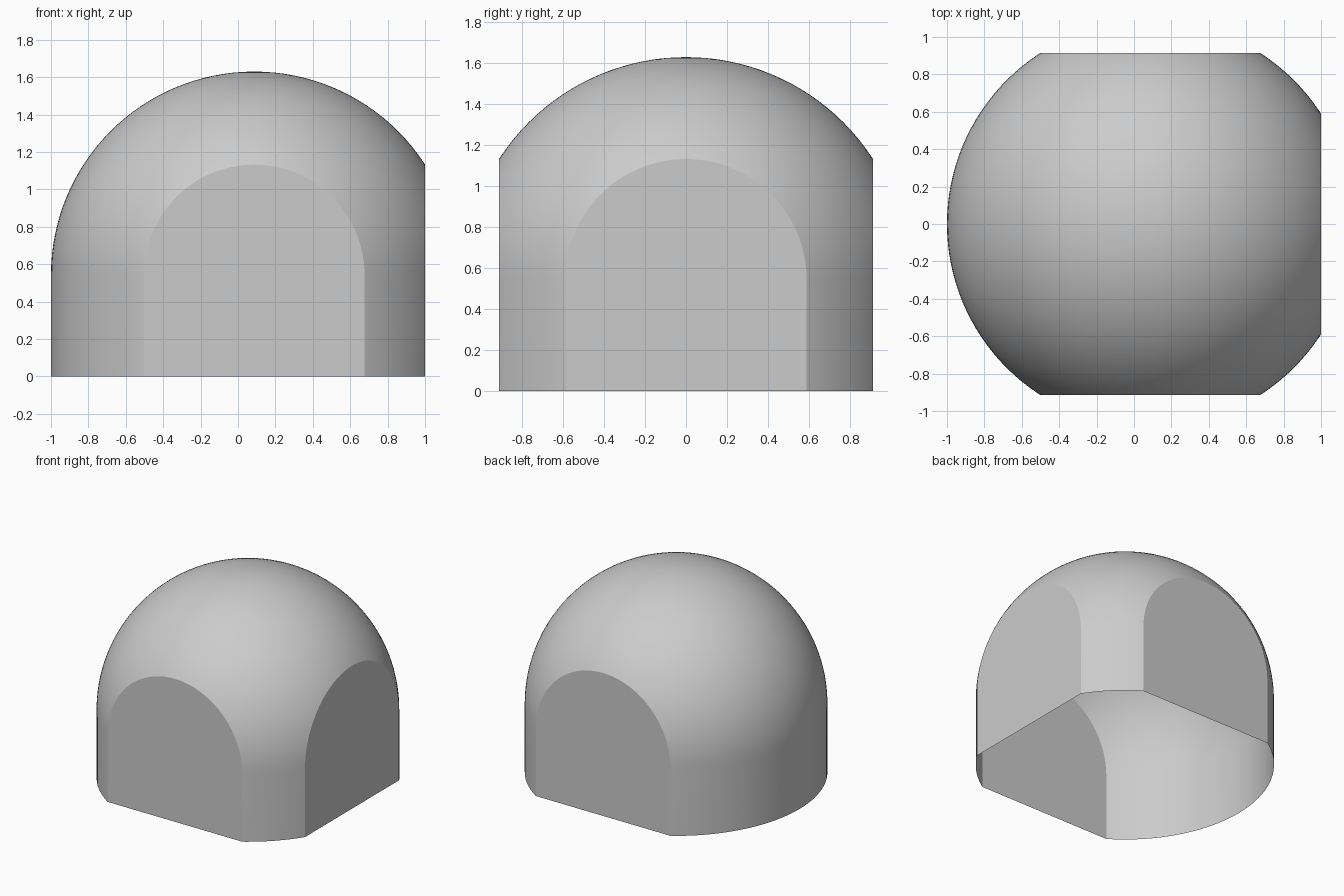
import bpy, bmesh, math
from mathutils import Vector

RADIUS, SPRING, FLAT = 1.087, 0.543, 0.913   # dome radius, drum height, distance to flats
CENTRE_X = RADIUS - 1.0
SEGMENTS, RINGS = 128, 32

cube = bpy.data.objects.get("Cube")
if cube:
    bpy.data.objects.remove(cube, do_unlink=True)

# Plain grey finish
grey = bpy.data.materials.new("light_grey")
grey.use_nodes = True
colour = (0.6, 0.6, 0.6, 1)
grey.diffuse_color = colour
grey.node_tree.nodes["Principled BSDF"].inputs["Base Color"].default_value = colour

# Revolve a drum wall and quarter circle into a closed solid
bm = bmesh.new()
profile = [Vector((0, 0, 0)), Vector((RADIUS, 0, 0))]
for i in range(RINGS + 1):
    a = math.pi / 2 * i / RINGS
    profile.append(Vector((RADIUS * math.cos(a), 0, SPRING + RADIUS * math.sin(a))))
verts = [bm.verts.new(p) for p in profile]
edges = [bm.edges.new(pair) for pair in zip(verts, verts[1:])]
bmesh.ops.spin(bm, geom=verts + edges, axis=(0, 0, 1), cent=(0, 0, 0),
               angle=2 * math.pi, steps=SEGMENTS)
bmesh.ops.remove_doubles(bm, verts=bm.verts, dist=0.0001)
bmesh.ops.recalc_face_normals(bm, faces=bm.faces)

# Slice the front, back and left sides to flat arched walls
for normal in (Vector((0, -1, 0)), Vector((0, 1, 0)), Vector((1, 0, 0))):
    cut = bmesh.ops.bisect_plane(bm, geom=bm.verts[:] + bm.edges[:] + bm.faces[:],
                                 plane_co=normal * FLAT, plane_no=normal, clear_outer=True)
    rim = [e for e in cut["geom_cut"] if isinstance(e, bmesh.types.BMEdge)]
    bmesh.ops.holes_fill(bm, edges=rim, sides=0)
bmesh.ops.recalc_face_normals(bm, faces=bm.faces)

# Leave the underside open
floor = [f for f in bm.faces if all(v.co.z < 0.001 for v in f.verts)]
bmesh.ops.delete(bm, geom=floor, context='FACES')
bmesh.ops.translate(bm, verts=bm.verts, vec=(CENTRE_X, 0, 0))

mesh = bpy.data.meshes.new("dome_shell")
bm.to_mesh(mesh)
bm.free()
mesh.materials.append(grey)
dome = bpy.data.objects.new("dome_shell", mesh)
bpy.context.collection.objects.link(dome)

# Smooth dome with crisp arch edges
bpy.ops.object.select_all(action='DESELECT')
dome.select_set(True)
bpy.context.view_layer.objects.active = dome
bpy.ops.object.shade_smooth_by_angle(angle=math.radians(20))
